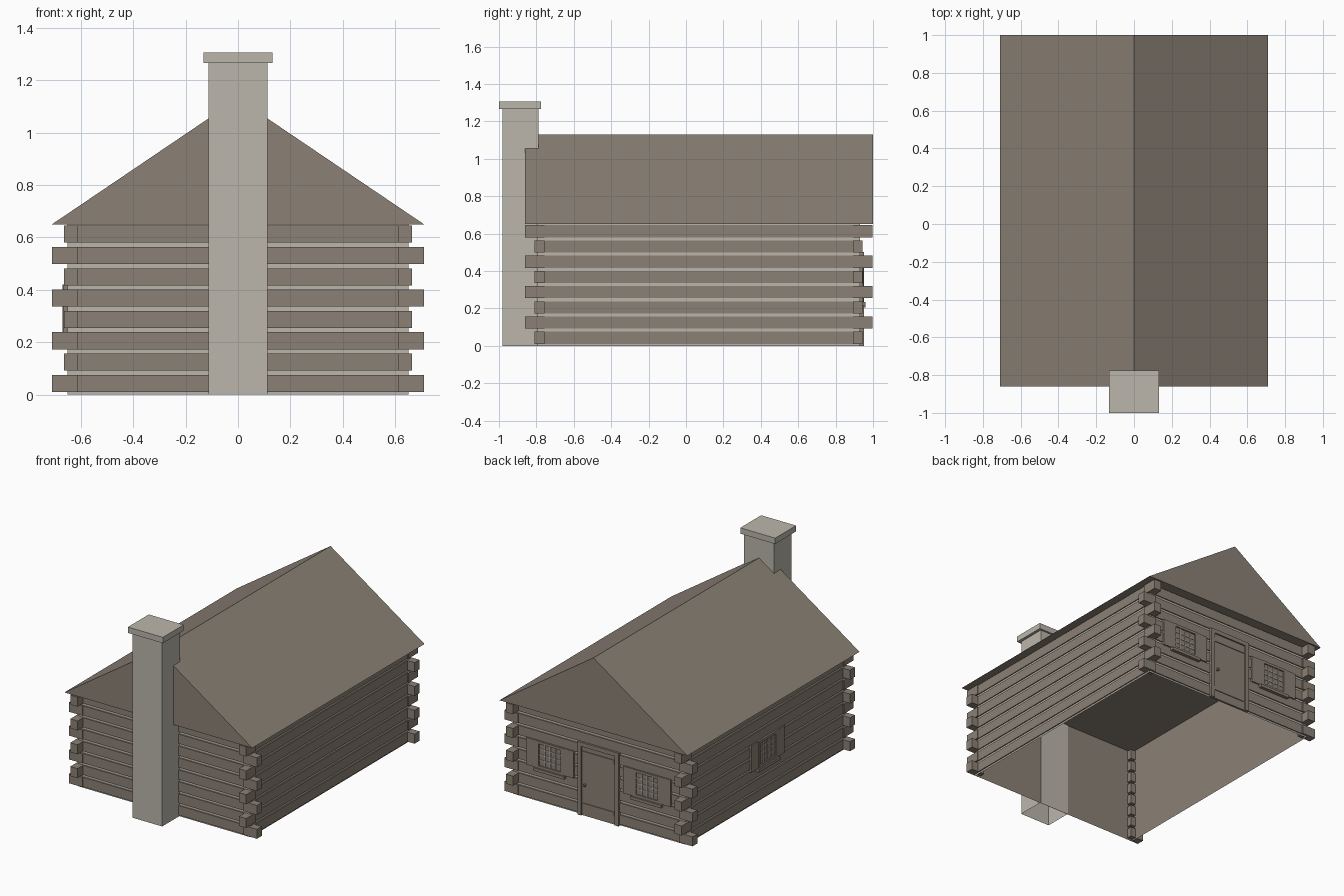
import bpy
import bmesh
from mathutils import Matrix, Vector

if "Cube" in bpy.data.objects:
    bpy.data.objects.remove(bpy.data.objects["Cube"], do_unlink=True)


def material(name, colour):
    m = bpy.data.materials.new(name)
    m.use_nodes = True
    m.diffuse_color = (*colour, 1)
    m.node_tree.nodes["Principled BSDF"].inputs["Base Color"].default_value = (*colour, 1)
    return m


WOOD = material("weathered_wood", (0.258, 0.219, 0.178))
STONE = material("pale_stone", (0.50, 0.47, 0.41))


def add_box(bm, x, y, z, skip=()):
    """Box from three (low, high) ranges; skip drops the faces pointing along an axis."""
    size = [b - a for a, b in (x, y, z)]
    mid = [(a + b) / 2 for a, b in (x, y, z)]
    made = bmesh.ops.create_cube(bm, size=1, matrix=Matrix.Translation(mid) @ Matrix.Diagonal((*size, 1)))
    faces = {f for v in made["verts"] for f in v.link_faces}
    bm.normal_update()
    drop = [f for f in faces if any(f.normal.dot(Vector(d)) > 0.9 for d in skip)]
    bmesh.ops.delete(bm, geom=drop, context="FACES")


def finish(name, bm, mat, matrix=None):
    if matrix:
        bm.transform(matrix)
    mesh = bpy.data.meshes.new(name)
    bm.to_mesh(mesh)
    bm.free()
    mesh.materials.append(mat)
    ob = bpy.data.objects.new(name, mesh)
    bpy.context.collection.objects.link(ob)
    return ob


def boxes(name, mat, items, matrix=None):
    bm = bmesh.new()
    for item in items:
        add_box(bm, *item)
    return finish(name, bm, mat, matrix)


UP, DOWN = (0, 0, 1), (0, 0, -1)
CY = 0.0675                 # middle of the walls along y
EAVE = 0.65
ROWS = [(0.01 + 0.0814 * i, 0.075 + 0.0814 * i) for i in range(8)]


def around(half):
    return (CY - half, CY + half)


# Hollow walls: pale filling outside, wood lining inside
boxes("wall_filling", STONE, [((-0.651, 0.651), around(0.863), (0, EAVE), (UP, DOWN))])
bm = bmesh.new()
add_box(bm, (-0.648, 0.648), around(0.860), (0, EAVE), (UP, DOWN))
bmesh.ops.reverse_faces(bm, faces=bm.faces[:])
finish("wall_lining", bm, WOOD)

# Log courses on all four walls
logs = []
for z in ROWS:
    for s in (-1, 1):
        logs.append((tuple(sorted((s * 0.650, s * 0.658))), around(0.870), z))
        logs.append(((-0.658, 0.658), tuple(sorted((CY + s * 0.862, CY + s * 0.870))), z))
boxes("wall_logs", WOOD, logs)

# Interlocked log ends, alternating direction at each course
ends = []
for i, z in enumerate(ROWS):
    reach_x, reach_y = (0.71, 0.877) if i % 2 == 0 else (0.665, 0.929)
    for sx in (-1, 1):
        for sy in (-1, 1):
            ends.append((tuple(sorted((sx * 0.61, sx * reach_x))),
                         tuple(sorted((CY + sy * 0.825, CY + sy * reach_y))), z))
boxes("log_ends", WOOD, ends)

# Gabled roof, a solid prism
bm = bmesh.new()
gable = bm.faces.new([bm.verts.new((x, -0.86, z)) for x, z in ((-0.71, EAVE), (0.71, EAVE), (0, 1.13))])
end = bmesh.ops.extrude_face_region(bm, geom=[gable], use_keep_orig=True)
bmesh.ops.translate(bm, vec=(0, 1.86, 0), verts=[v for v in end["geom"] if isinstance(v, bmesh.types.BMVert)])
bmesh.ops.recalc_face_normals(bm, faces=bm.faces[:])
finish("roof", bm, WOOD)

# Chimney, open at the bottom, with its cap
boxes("chimney", STONE, [((-0.113, 0.113), (-0.98, -0.788), (0, 1.27), (DOWN,))])
boxes("chimney_cap", STONE, [((-0.132, 0.132), (-1.0, -0.775), (1.265, 1.305))])

# Wall fittings are made facing +y at the origin, then placed on a wall
BACK = Matrix.Translation((0, CY + 0.870, 0))
SIDE = Matrix.Translation((-0.658, CY, 0)) @ Matrix.Rotation(1.5707963, 4, "Z")


def window(name, place):
    w, low, high = 0.10, 0.235, 0.42
    t = 0.018
    boxes(name + "_frame", WOOD, [
        ((-w, -w + t), (-0.01, 0.012), (low, high)),
        ((w - t, w), (-0.01, 0.012), (low, high)),
        ((-w + t, w - t), (-0.01, 0.012), (high - t, high)),
        ((-w + t, w - t), (-0.01, 0.012), (low, low + t)),
        ((-w - 0.015, w + 0.015), (-0.01, 0.022), (low - 0.02, low)),
    ], place)
    boxes(name + "_pane", WOOD, [((-w + t, w - t), (-0.01, 0.003), (low + t, high - t))], place)
    bars = []
    for i in range(1, 4):
        x = -w + t + i * (w - t) / 2
        z = low + t + i * (high - low - 2 * t) / 4
        bars.append(((x - 0.003, x + 0.003), (0.002, 0.008), (low + t, high - t)))
        bars.append(((-w + t, w - t), (0.002, 0.007), (z - 0.003, z + 0.003)))
    boxes(name + "_bars", STONE, bars, place)
    boxes(name + "_shutters", WOOD, [
        (tuple(sorted((s * w, s * 0.18))), (-0.01, 0.009), (low, high)) for s in (-1, 1)], place)


window("back_left_window", BACK @ Matrix.Translation((0.367, 0, 0)))
window("back_right_window", BACK @ Matrix.Translation((-0.367, 0, 0)))
window("side_window", SIDE)

# Door with frame, battens and handle
boxes("door_frame", WOOD, [
    ((-0.155, -0.127), (-0.01, 0.014), (0, 0.5)),
    ((0.127, 0.155), (-0.01, 0.014), (0, 0.5)),
    ((-0.127, 0.127), (-0.01, 0.014), (0.472, 0.5))], BACK)
boxes("door_panel", WOOD, [((-0.127, 0.127), (-0.01, 0.004), (0, 0.472))], BACK)
boxes("door_battens", WOOD, [((-0.12, 0.12), (0, 0.009), (z, z + 0.025)) for z in (0.06, 0.415)], BACK)
boxes("door_handle", WOOD, [((0.095, 0.107), (0, 0.022), (0.205, 0.22))], BACK)
